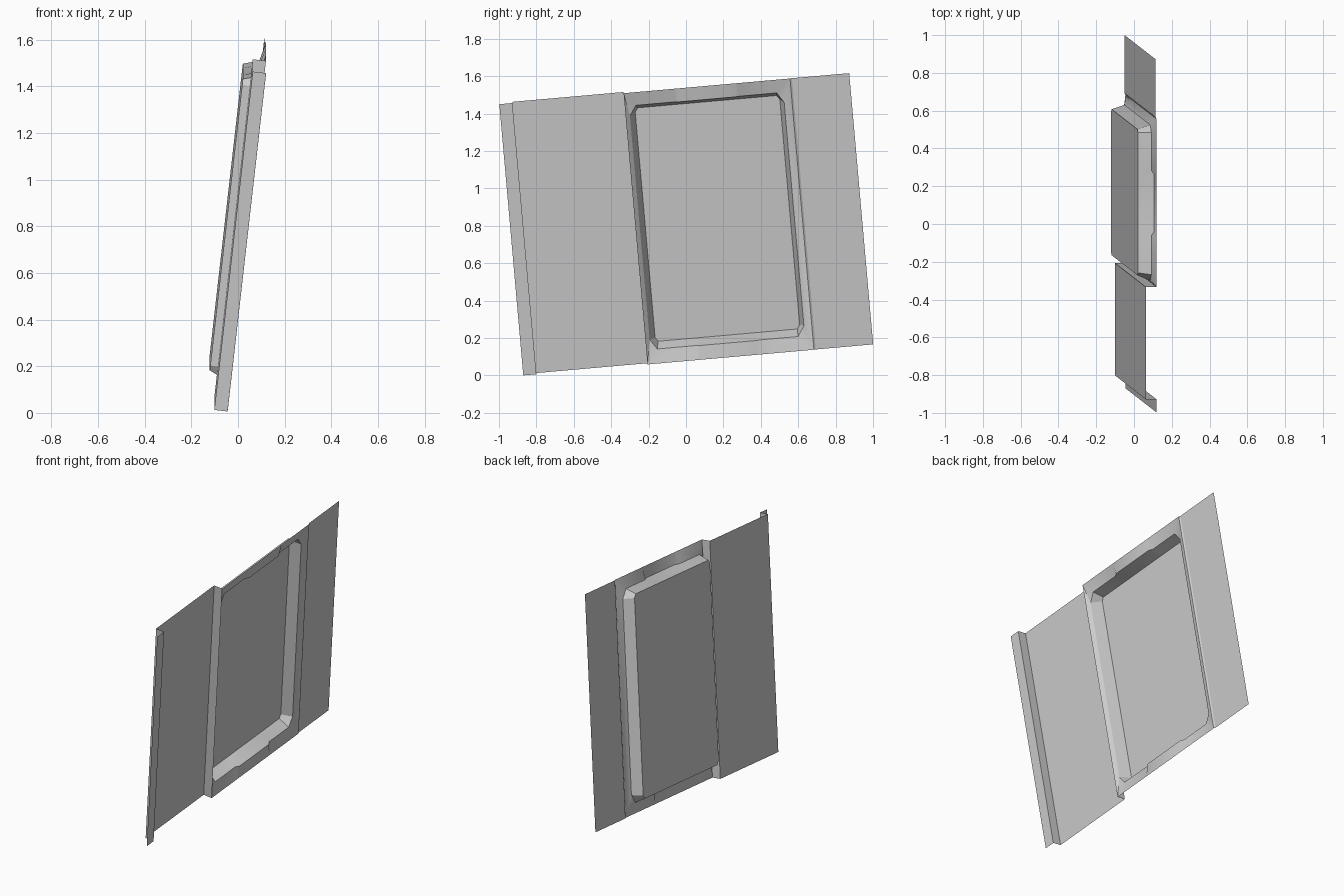
import bpy, bmesh, math
from mathutils import Vector

if "Cube" in bpy.data.objects:
    bpy.data.objects.remove(bpy.data.objects["Cube"])

# Tilted panel frame: U runs up the panel, V across it, N out of its face
U = Vector((0.1125, -0.0874, 0.9898)).normalized()
V = Vector((0, 0.9961, 0.088)).normalized()
N = V.cross(U)
ORIGIN = Vector((-0.045, -0.87, 0.0))
LENGTH = 1.465

grey = bpy.data.materials.new("sheet_grey")
grey.use_nodes = True
colour = (0.6, 0.6, 0.6, 1)
grey.diffuse_color = colour
grey.node_tree.nodes["Principled BSDF"].inputs["Base Color"].default_value = colour


def place(v, u, n):
    return ORIGIN + V * v + U * u + N * n


def finish(name, bm):
    bmesh.ops.remove_doubles(bm, verts=bm.verts, dist=1e-5)
    bmesh.ops.recalc_face_normals(bm, faces=bm.faces)
    bm.faces.ensure_lookup_table()
    # Turn the sheet so its recessed side is the outward side
    if sum(f.normal.dot(N) * f.calc_area() for f in bm.faces) < 0:
        bmesh.ops.reverse_faces(bm, faces=bm.faces)
    mesh = bpy.data.meshes.new(name)
    bm.to_mesh(mesh)
    bm.free()
    mesh.materials.append(grey)
    ob = bpy.data.objects.new(name, mesh)
    bpy.context.collection.objects.link(ob)
    bpy.ops.object.select_all(action="DESELECT")
    ob.select_set(True)
    bpy.context.view_layer.objects.active = ob
    bpy.ops.object.shade_smooth_by_angle(angle=math.radians(25))
    return ob


def folded_strip(name, profile):
    """Extrude a (v, n) fold profile along the whole panel length."""
    bm = bmesh.new()
    rows = [[bm.verts.new(place(v, u, n)) for v, n in profile] for u in (0, LENGTH)]
    low, high = rows
    for i in range(len(profile) - 1):
        bm.faces.new((low[i], low[i + 1], high[i + 1], high[i]))
    return finish(name, bm)


def cut_corner_loop(v0, v1, u0, u1, cv, cu, n_end, n_mid):
    """Rectangle with cut corners, and a raised middle on its short sides."""
    jogs = [(0.935, n_end), (0.955, n_mid), (1.26, n_mid), (1.28, n_end)]
    bottom = [(v0, u0 + cu, n_end), (v0 + cv, u0, n_end)]
    bottom += [(v, u0, n) for v, n in jogs]
    bottom += [(v1 - cv, u0, n_end), (v1, u0 + cu, n_end)]
    top = [(v, u0 + u1 - u, n) for v, u, n in reversed(bottom)]
    return bottom + top


# Flat side panels with their folded edges
folded_strip("front_side_panel", [(0, 0), (0.07, 0), (0.07, -0.057),
                                  (0.667, -0.057), (0.667, 0)])
folded_strip("back_side_panel", [(1.56, 0), (1.57, -0.006), (1.878, -0.006)])

# Recessed tray with its sloping rim
loops = [
    cut_corner_loop(0.667, 1.56, 0, LENGTH, 0, 0, 0, 0),
    cut_corner_loop(0.69, 1.518, 0.076, 1.392, 0.036, 0.055, -0.02, -0.005),
    cut_corner_loop(0.72, 1.496, 0.109, 1.37, 0.015, 0.022, -0.089, -0.089),
]
bm = bmesh.new()
rings = [[bm.verts.new(place(*p)) for p in loop] for loop in loops]
count = len(rings[0])
for outer, inner in zip(rings, rings[1:]):
    for i in range(count):
        j = (i + 1) % count
        bm.faces.new((outer[i], outer[j], inner[j], inner[i]))
bm.faces.new(rings[-1])
finish("recessed_tray", bm)
